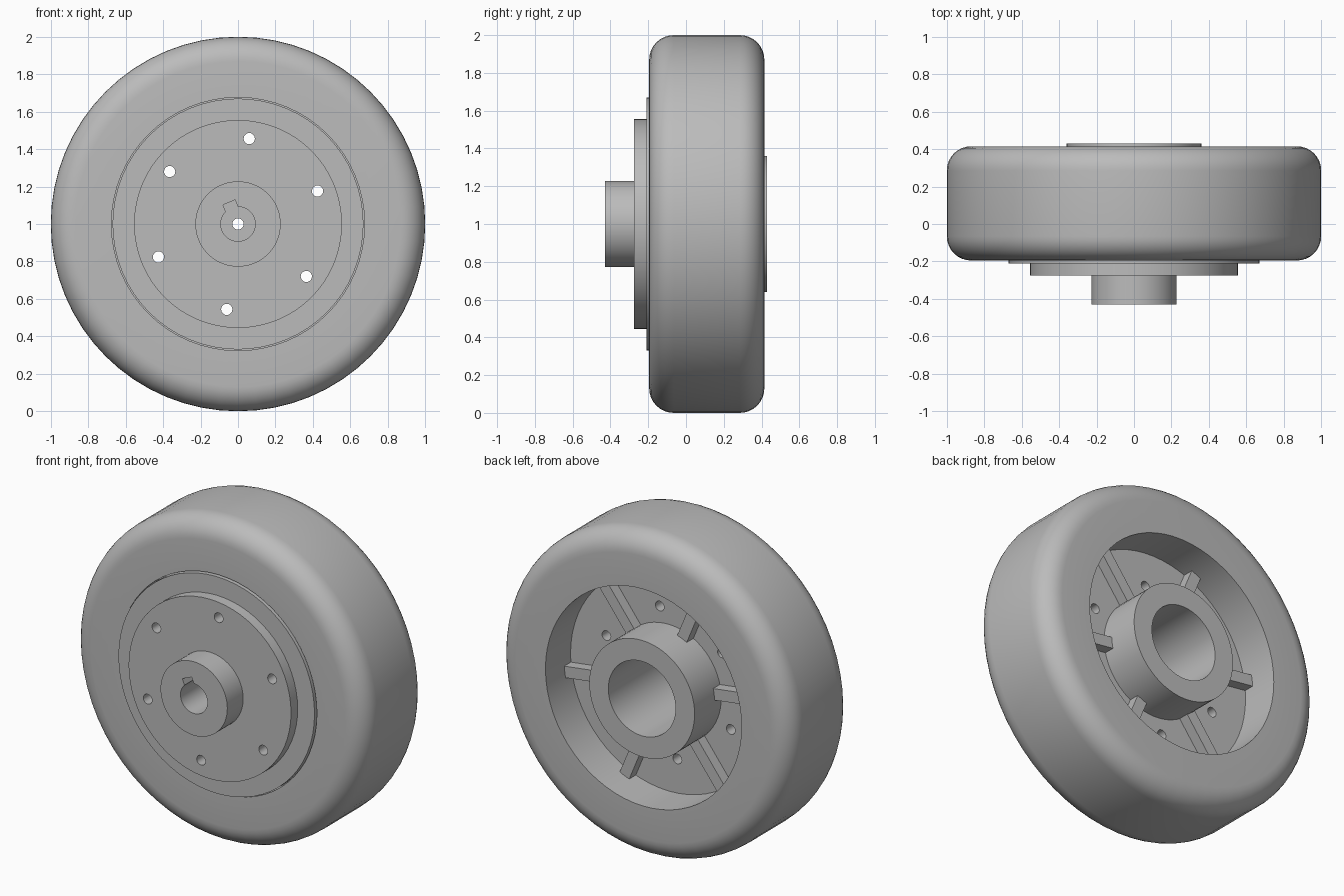
import bpy, bmesh
from math import sin, cos, pi, radians
from mathutils import Matrix, Vector

if "Cube" in bpy.data.objects:
    bpy.data.objects.remove(bpy.data.objects["Cube"])

AXLE = Vector((0, 0, 1))
SEGMENTS = 64

grey = bpy.data.materials.new("plain_grey")
grey.use_nodes = True
grey.diffuse_color = (0.5, 0.5, 0.5, 1)
grey.node_tree.nodes["Principled BSDF"].inputs["Base Color"].default_value = (0.5, 0.5, 0.5, 1)


def finish(name, bm):
    bmesh.ops.recalc_face_normals(bm, faces=bm.faces)
    mesh = bpy.data.meshes.new(name)
    bm.to_mesh(mesh)
    bm.free()
    mesh.materials.append(grey)
    obj = bpy.data.objects.new(name, mesh)
    bpy.context.scene.collection.objects.link(obj)
    return obj


def lathe(name, profile):
    """Turn a closed (radius, y) profile around the axle."""
    bm = bmesh.new()
    rings = []
    for i in range(SEGMENTS):
        a = 2 * pi * i / SEGMENTS
        rings.append([bm.verts.new(AXLE + Vector((r * cos(a), y, r * sin(a)))) for r, y in profile])
    n = len(profile)
    for i in range(SEGMENTS):
        a, b = rings[i], rings[(i + 1) % SEGMENTS]
        for j in range(n):
            k = (j + 1) % n
            bm.faces.new((a[j], a[k], b[k], b[j]))
    return finish(name, bm)


def spoke_box(bm, angle, r0, r1, y0, y1, width):
    """Add a box lying along a radius of the wheel."""
    place = (Matrix.Translation(AXLE) @ Matrix.Rotation(-radians(angle), 4, 'Y')
             @ Matrix.Translation(((r0 + r1) / 2, (y0 + y1) / 2, 0))
             @ Matrix.Diagonal((r1 - r0, y1 - y0, width, 1)))
    bmesh.ops.create_cube(bm, size=1, matrix=place)


def smooth(obj):
    bpy.ops.object.select_all(action='DESELECT')
    obj.select_set(True)
    bpy.context.view_layer.objects.active = obj
    bpy.ops.object.shade_smooth_by_angle(angle=radians(30))


# Tyre with rounded shoulders
FRONT, BACK, ROUND = -0.195, 0.415, 0.13
STEPS = 8
tyre_profile = [(0.67, -0.1), (0.676, -0.1), (0.676, FRONT)]
for i in range(STEPS + 1):
    t = pi / 2 * i / STEPS
    tyre_profile.append((1 - ROUND + ROUND * sin(t), FRONT + ROUND - ROUND * cos(t)))
for i in range(STEPS + 1):
    t = pi / 2 * i / STEPS
    tyre_profile.append((1 - ROUND + ROUND * cos(t), BACK - ROUND + ROUND * sin(t)))
tyre_profile.append((0.67, BACK))
tyre = lathe("tyre", tyre_profile)

# Stepped wheel body with front boss and rear hub
body = lathe("wheel_body", [
    (0.03, -0.15), (0.092, -0.15), (0.092, -0.43), (0.228, -0.43),
    (0.228, -0.275), (0.555, -0.275), (0.555, -0.21), (0.67, -0.21),
    (0.67, 0.17), (0.36, 0.17), (0.36, 0.43), (0.23, 0.43),
    (0.23, -0.1), (0.03, -0.1)])

# Bolt holes and shaft keyway
cut = bmesh.new()
for i in range(6):
    a = radians(22.5 + 60 * i)
    spot = AXLE + Vector((0.46 * cos(a), 0, 0.46 * sin(a)))
    bmesh.ops.create_cone(cut, cap_ends=True, segments=20, radius1=0.03, radius2=0.03, depth=1.2,
                          matrix=Matrix.Translation(spot) @ Matrix.Rotation(pi / 2, 4, 'X'))
spoke_box(cut, 112.5, 0.05, 0.125, -0.5, -0.151, 0.07)
cutter = finish("hole_cutter", cut)
cutter.hide_render = True
mod = body.modifiers.new("holes", 'BOOLEAN')
mod.operation = 'DIFFERENCE'
mod.solver = 'EXACT'
mod.object = cutter
bpy.ops.object.select_all(action='DESELECT')
body.select_set(True)
bpy.context.view_layer.objects.active = body
bpy.ops.object.modifier_apply(modifier=mod.name)
bpy.data.objects.remove(cutter)

# Low ribs between the rear hub and the rim
ribs = bmesh.new()
for i in range(6):
    spoke_box(ribs, 52.5 + 60 * i, 0.34, 0.672, 0.15, 0.235, 0.07)
finish("rear_ribs", ribs)

for obj in (tyre, body):
    smooth(obj)
